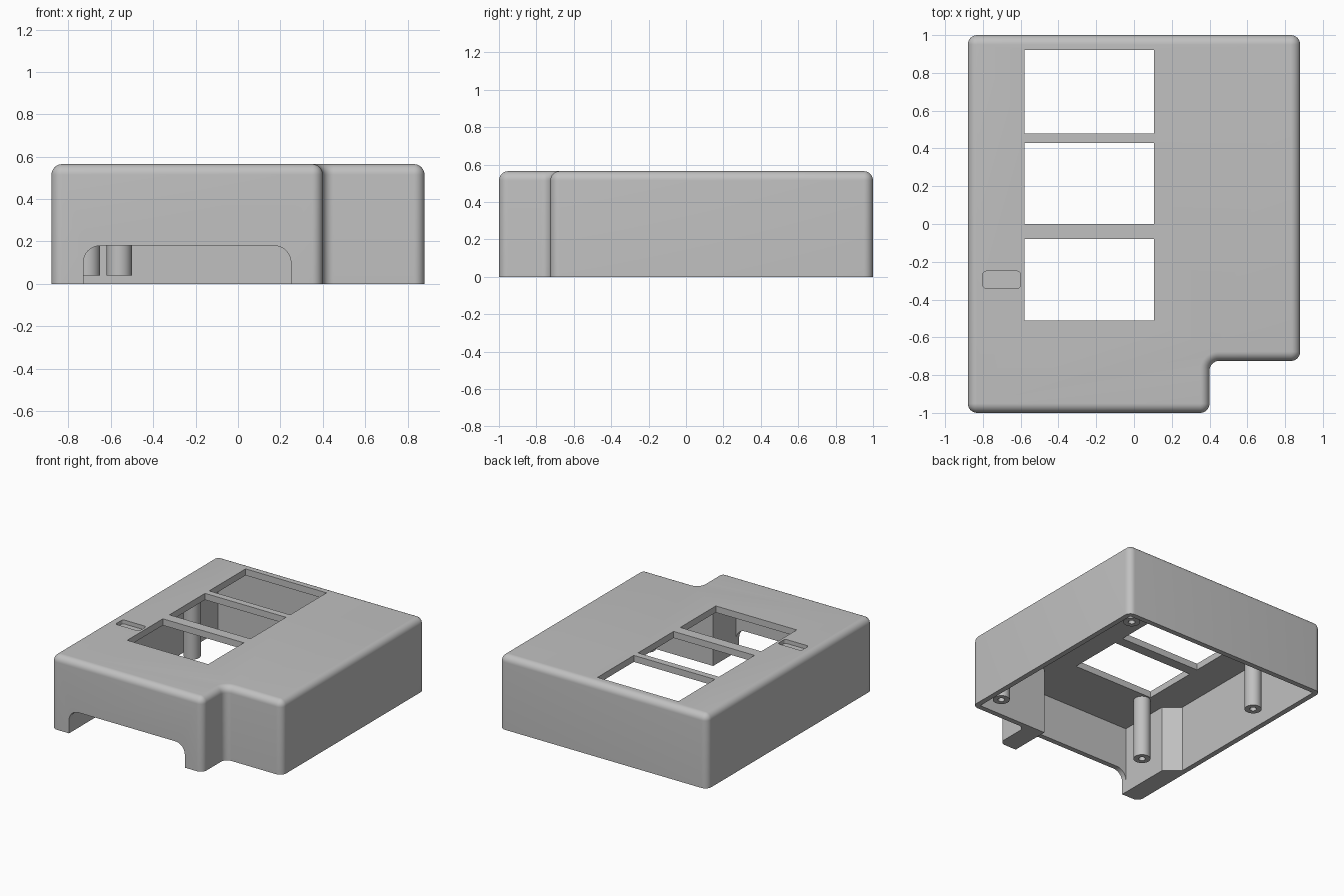
import bpy, bmesh, math
from mathutils import Vector

if "Cube" in bpy.data.objects:
    bpy.data.objects.remove(bpy.data.objects["Cube"])

HEIGHT, CEILING = 0.565, 0.515
ROUND = 0.05

grey = bpy.data.materials.new("plain grey")
grey.use_nodes = True
grey.diffuse_color = (0.53, 0.53, 0.53, 1)
grey.node_tree.nodes["Principled BSDF"].inputs["Base Color"].default_value = grey.diffuse_color


def rounded(corners, radius, inset=0, steps=8):
    """Counter-clockwise outline with rounded corners, shrunk by inset."""
    pts = []
    for i, corner in enumerate(corners):
        c = Vector(corner)
        a = (c - Vector(corners[i - 1])).normalized()
        b = (Vector(corners[(i + 1) % len(corners)]) - c).normalized()
        turn = 1 if a.x * b.y - a.y * b.x > 0 else -1
        r = radius - turn * inset
        centre = c + (b - a) * radius
        for k in range(steps + 1):
            t = math.pi / 2 * k / steps
            pts.append(centre + r * (a * math.sin(t) - b * math.cos(t)))
    return pts


def make_object(name, bm):
    bmesh.ops.remove_doubles(bm, verts=bm.verts, dist=1e-5)
    bmesh.ops.recalc_face_normals(bm, faces=bm.faces)
    mesh = bpy.data.meshes.new(name)
    bm.to_mesh(mesh)
    bm.free()
    mesh.materials.append(grey)
    obj = bpy.data.objects.new(name, mesh)
    bpy.context.collection.objects.link(obj)
    return obj


def loft(name, rings):
    """Skin a stack of matching rings and cap both ends."""
    bm = bmesh.new()
    loops = [[bm.verts.new(p) for p in ring] for ring in rings]
    for low, high in zip(loops, loops[1:]):
        for i in range(len(low)):
            j = (i + 1) % len(low)
            bm.faces.new((low[i], low[j], high[j], high[i]))
    bm.faces.new(loops[0][::-1])
    bm.faces.new(loops[-1])
    return make_object(name, bm)


def prism(name, outline, low, high):
    return loft(name, [[(p[0], p[1], z) for p in outline] for z in (low, high)])


def rect(x0, x1, y0, y1):
    return [(x0, y0), (x1, y0), (x1, y1), (x0, y1)]


def smooth(obj):
    bpy.ops.object.select_all(action="DESELECT")
    obj.select_set(True)
    bpy.context.view_layer.objects.active = obj
    bpy.ops.object.shade_smooth_by_angle(angle=math.radians(30))


# Outer body with rounded corners and a rounded top edge
plan = [(-0.88, -1), (0.4, -1), (0.4, -0.725), (0.88, -0.725), (0.88, 1), (-0.88, 1)]
rings = [[(p.x, p.y, 0) for p in rounded(plan, ROUND)]]
for k in range(9):
    t = math.pi / 2 * k / 8
    z = HEIGHT - ROUND + ROUND * math.sin(t)
    rings.append([(p.x, p.y, z) for p in rounded(plan, ROUND, ROUND * (1 - math.cos(t)))])
shell = loft("case_shell", rings)

# Hollow inside, open at the bottom, with thick cheeks beside the front opening
cavity = [(0.84, 0.96), (-0.84, 0.96), (-0.84, -0.47), (-0.73, -0.565),
          (-0.73, -0.96), (0.25, -0.96), (0.25, -0.685), (0.84, -0.685)]
cutters = [prism("cavity_cutter", cavity, -0.1, CEILING)]

# Three windows and the shallow pocket in the top
for y0, y1 in ((0.48, 0.92), (0, 0.43), (-0.51, -0.08)):
    cutters.append(prism("window_cutter", rect(-0.58, 0.105, y0, y1), 0.4, 0.7))
pocket = rounded(rect(-0.8, -0.6, -0.34, -0.25), 0.018)
cutters.append(prism("pocket_cutter", pocket, HEIGHT - 0.03, 0.7))

# Arched opening in the front wall
arch = rounded(rect(-0.73, 0.25, -0.2, 0.18), 0.08)
cutters.append(loft("arch_cutter", [[(p.x, y, p.y) for p in arch] for y in (-1.1, -0.9)]))

bpy.context.view_layer.objects.active = shell
for cutter in cutters:
    cutter.hide_render = True
    mod = shell.modifiers.new("cut", "BOOLEAN")
    mod.operation, mod.solver, mod.object = "DIFFERENCE", "EXACT", cutter
    bpy.ops.object.modifier_apply(modifier=mod.name)
    bpy.data.objects.remove(cutter)
smooth(shell)

# Hollow screw posts hanging from the ceiling
profile = [(0, 0.3), (0.024, 0.3), (0.024, 0.04), (0.06, 0.04), (0.06, CEILING + 0.01), (0, CEILING + 0.01)]
places = {"front_left": (0.735, -0.58), "back_left": (0.735, 0.85),
          "back_right": (-0.71, 0.46), "front_right": (-0.56, -0.58)}
for label, (x, y) in places.items():
    bm = bmesh.new()
    verts = [bm.verts.new((r, 0, z)) for r, z in profile]
    edges = [bm.edges.new(pair) for pair in zip(verts, verts[1:])]
    bmesh.ops.spin(bm, geom=verts + edges, cent=(0, 0, 0), axis=(0, 0, 1),
                   angle=math.tau, steps=32)
    post = make_object(label + "_screw_post", bm)
    post.location = (x, y, 0)
    smooth(post)
